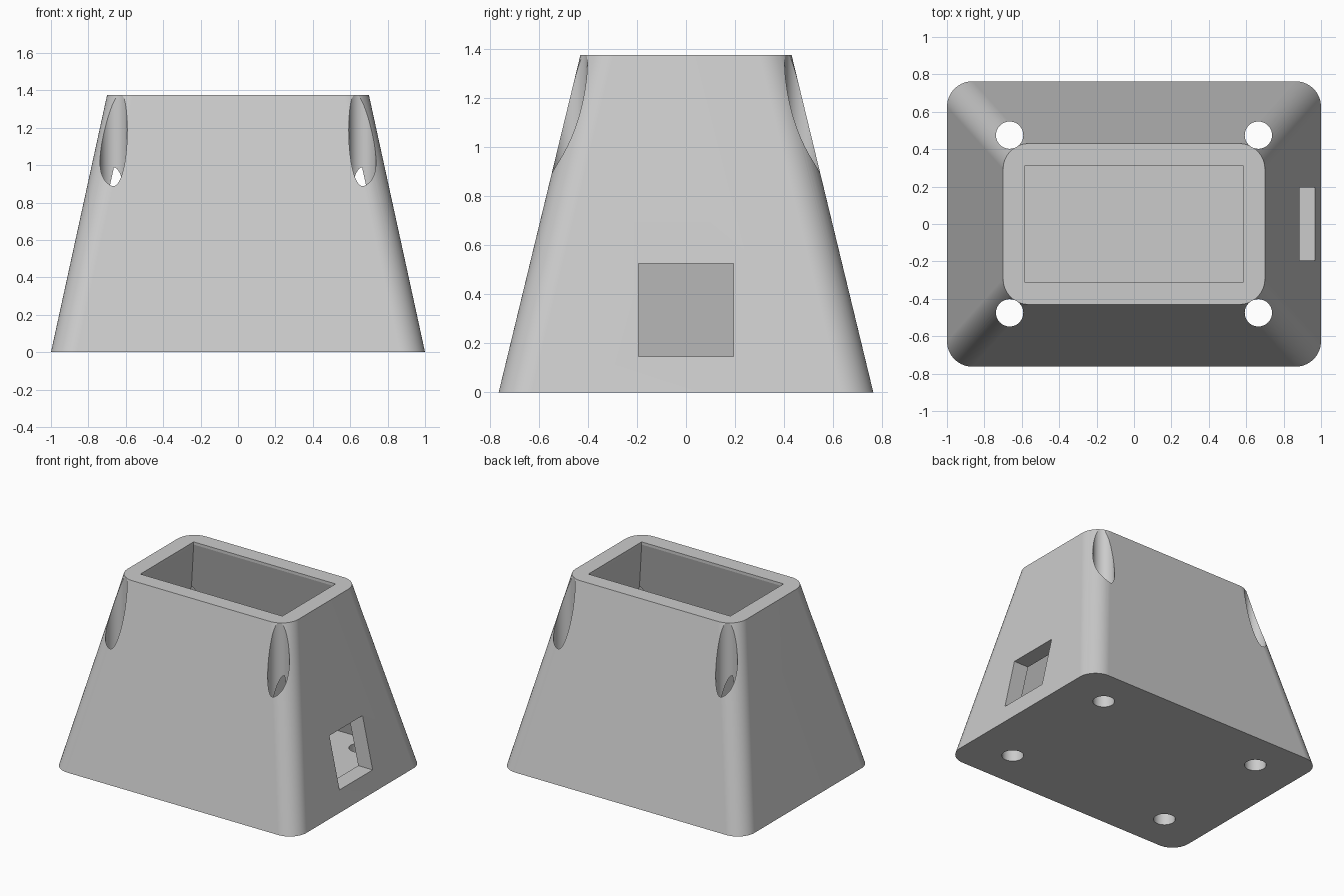
import bpy, bmesh
from math import cos, sin, pi, radians

old = bpy.data.objects.get("Cube")
if old:
    bpy.data.objects.remove(old, do_unlink=True)

HEIGHT = 1.375
WALL = 0.118
LIP = 0.02

grey = bpy.data.materials.new("plain grey")
grey.use_nodes = True
grey.diffuse_color = (0.6, 0.6, 0.6, 1)
grey.node_tree.nodes["Principled BSDF"].inputs["Base Color"].default_value = (0.6, 0.6, 0.6, 1)


def rectangle(hx, hy, radius=0, steps=16):
    """Outline of a centred rectangle, with rounded corners if a radius is given."""
    points = []
    for i, (sx, sy) in enumerate([(1, 1), (-1, 1), (-1, -1), (1, -1)]):
        if not radius:
            points.append((sx * hx, sy * hy))
            continue
        for k in range(steps + 1):
            a = (i + k / steps) * pi / 2
            points.append((sx * (hx - radius) + radius * cos(a),
                           sy * (hy - radius) + radius * sin(a)))
    return points


def loft(name, sections):
    """Closed solid through a stack of (height, outline) sections."""
    bm = bmesh.new()
    rings = [[bm.verts.new((x, y, z)) for x, y in outline] for z, outline in sections]
    for low, high in zip(rings, rings[1:]):
        n = len(low)
        for i in range(n):
            j = (i + 1) % n
            bm.faces.new((low[i], low[j], high[j], high[i]))
    bm.faces.new(rings[0][::-1])
    bm.faces.new(rings[-1])
    bmesh.ops.recalc_face_normals(bm, faces=bm.faces)
    mesh = bpy.data.meshes.new(name)
    bm.to_mesh(mesh)
    bm.free()
    mesh.materials.append(grey)
    obj = bpy.data.objects.new(name, mesh)
    bpy.context.collection.objects.link(obj)
    return obj


def half_size(z):
    """Half width and half depth of the tapered shell at height z."""
    t = z / HEIGHT
    return 1 - 0.3 * t, 0.763 - 0.333 * t


def inner(z):
    hx, hy = half_size(z)
    return rectangle(hx - WALL, hy - WALL)


# Tapered outer body
body = loft("tapered_housing", [(z, rectangle(*half_size(z), 0.137)) for z in (0, HEIGHT)])

# Hollow inside, with a short straight lip at the mouth
mouth = inner(HEIGHT)
cutters = [loft("cavity_cutter", [(0.12, inner(0.12)), (HEIGHT - LIP, mouth),
                                  (HEIGHT + 0.1, mouth)])]

# Square port through the left wall
port = loft("port_cutter", [(0.145, rectangle(0.25, 0.194)), (0.525, rectangle(0.25, 0.194))])
port.location.x = 0.95
cutters.append(port)

# Four vertical screw holes that break out of the corners
for sx in (-1, 1):
    for sy in (-1, 1):
        circle = rectangle(0.073, 0.073, 0.073, 12)
        outline = [p for i, p in enumerate(circle) if i % 13]
        hole = loft("screw_hole_cutter", [(-0.1, outline), (HEIGHT + 0.1, outline)])
        hole.location = (sx * 0.665, sy * 0.475, 0)
        cutters.append(hole)

# Cut everything out of the body
bpy.ops.object.select_all(action='DESELECT')
body.select_set(True)
bpy.context.view_layer.objects.active = body
for cutter in cutters:
    cutter.hide_render = True
    cut = body.modifiers.new("cut", 'BOOLEAN')
    cut.operation = 'DIFFERENCE'
    cut.solver = 'EXACT'
    cut.object = cutter
    bpy.ops.object.modifier_apply(modifier=cut.name)
    bpy.data.objects.remove(cutter, do_unlink=True)

# Smooth rounded corners and holes, crisp edges elsewhere
bpy.ops.object.shade_smooth_by_angle(angle=radians(12))
weighted = body.modifiers.new("weighted_normals", 'WEIGHTED_NORMAL')
weighted.keep_sharp = True
